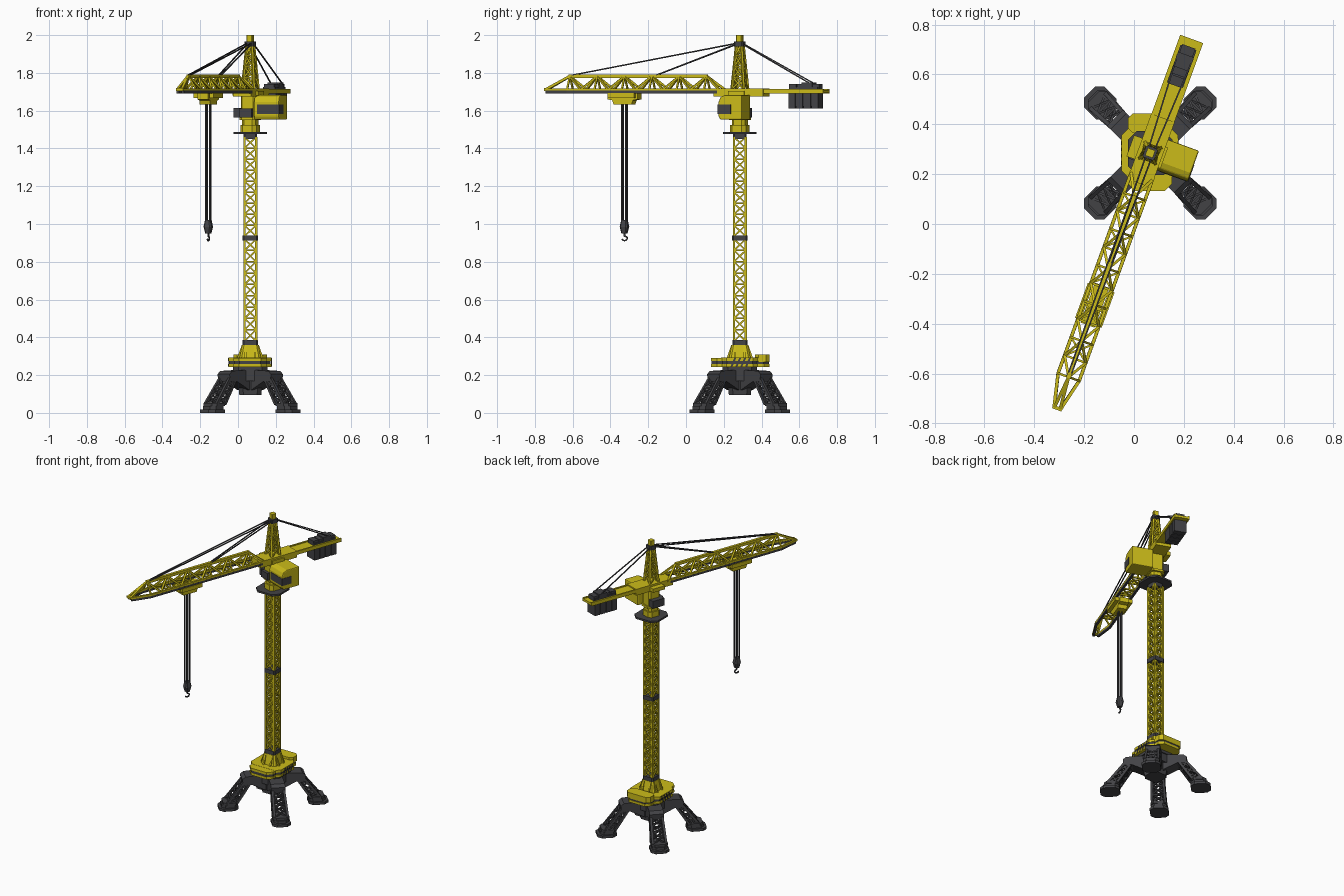
import bpy, bmesh, math
from mathutils import Vector, Matrix

if "Cube" in bpy.data.objects:
    bpy.data.objects.remove(bpy.data.objects["Cube"])

def material(name, col):
    m = bpy.data.materials.new(name)
    m.diffuse_color = col
    m.use_nodes = True
    m.node_tree.nodes["Principled BSDF"].inputs["Base Color"].default_value = m.diffuse_color
    return m

YEL = material("yellow_paint", (0.60, 0.50, 0.01, 1))
DARK = material("dark_steel", (0.055, 0.055, 0.06, 1))
BASE = Matrix.Translation((0.065, 0.285, 0))                 # tower axis
SLEW = BASE @ Matrix.Rotation(math.radians(-20), 4, 'Z')     # rotating upper works, jib along -y

def box(bm, x0, x1, y0, y1, z0, z1):
    m = Matrix.Translation(((x0+x1)/2, (y0+y1)/2, (z0+z1)/2)) @ Matrix.Diagonal((x1-x0, y1-y0, z1-z0, 1))
    bmesh.ops.create_cube(bm, size=1, matrix=m)

def beam(bm, a, b, w):
    a, b = Vector(a), Vector(b)
    d = b - a
    rot = d.to_track_quat('Z', 'Y').to_matrix().to_4x4()
    bmesh.ops.create_cube(bm, size=1, matrix=Matrix.Translation((a+b)/2) @ rot @ Matrix.Diagonal((w, w, d.length, 1)))

def loft(bm, r0, r1):
    n = len(r0)
    a = [bm.verts.new(p) for p in r0]
    b = [bm.verts.new(p) for p in r1]
    bm.faces.new(a[::-1])
    bm.faces.new(b)
    for i in range(n):
        j = (i+1) % n
        bm.faces.new((a[i], a[j], b[j], b[i]))

def prism(bm, poly, z0, z1, top=1.0):
    loft(bm, [(x, y, z0) for x, y in poly], [(x*top, y*top, z1) for x, y in poly])

def side(bm, poly, x0, x1):      # yz profile extruded along x
    loft(bm, [(x0, y, z) for y, z in poly], [(x1, y, z) for y, z in poly])

def octo(x0, x1, y0, y1, c):
    return [(x0+c, y0), (x1-c, y0), (x1, y0+c), (x1, y1-c), (x1-c, y1), (x0+c, y1), (x0, y1-c), (x0, y0+c)]

def sq(h, c=0.01):
    return octo(-h, h, -h, h, c)

def lattice(bm, h0, h1, z0, z1, n, chord, brace):
    """Square tower: four corner chords, cross braces and rings."""
    C = [(-1, -1), (1, -1), (1, 1), (-1, 1)]
    pt = lambda c, t: Vector((c[0]*(h0+(h1-h0)*t), c[1]*(h0+(h1-h0)*t), z0+(z1-z0)*t))
    for k in range(4):
        a, b = C[k], C[(k+1) % 4]
        beam(bm, pt(a, 0), pt(a, 1), chord)
        for i in range(n):
            s, t = i/n, (i+1)/n
            beam(bm, pt(a, s), pt(b, t), brace)
            beam(bm, pt(b, s), pt(a, t), brace)
            beam(bm, pt(a, t), pt(b, t), brace)

def part(name, mat, frame, build, bevel=0):
    bm = bmesh.new()
    build(bm)
    bmesh.ops.recalc_face_normals(bm, faces=bm.faces)
    me = bpy.data.meshes.new(name)
    bm.to_mesh(me)
    bm.free()
    me.materials.append(mat)
    ob = bpy.data.objects.new(name, me)
    ob.matrix_world = frame
    bpy.context.collection.objects.link(ob)
    if bevel:
        m = ob.modifiers.new("bevel", 'BEVEL')
        m.width, m.segments = bevel, 2

# Support legs: shoulder, lattice shin and stepped foot (local -y is outward)
def leg(bm):
    side(bm, [(-.05, .12), (-.14, .165), (-.195, .165), (-.2, .205), (-.18, .222), (-.05, .228)], -.045, .045)
    top = {-1: .195, 1: .15}
    bot = {-1: .295, 1: .235}
    pt = lambda sx, k, t: (sx*(.036+.006*t), -(top[k]+(bot[k]-top[k])*t), .175-.13*t)
    for sx in (-1, 1):
        for k in (-1, 1):
            beam(bm, pt(sx, k, -.1), pt(sx, k, 1), .015)
        for i in range(3):
            s, t = i/3, (i+1)/3
            beam(bm, pt(sx, 1, s), pt(sx, -1, t), .009)
            beam(bm, pt(sx, -1, s), pt(sx, 1, t), .009)
            for k in (-1, 1):
                beam(bm, pt(-sx, k, s), pt(sx, k, t), .009)
                beam(bm, pt(-sx, k, t), pt(sx, k, t), .009)
    prism(bm, octo(-.058, .058, -.345, -.222, .026), 0, .018)
    prism(bm, octo(-.048, .048, -.328, -.225, .022), .018, .036)
    prism(bm, octo(-.052, .052, -.32, -.222, .02), .036, .052)

for k in range(4):
    part(f"support_leg_{k+1}", DARK, BASE @ Matrix.Rotation(math.radians(45+90*k), 4, 'Z'), leg)

# Hub and bearing under the platform
def hub(bm):
    prism(bm, sq(.058, .022), .095, .17, 1.15)
    prism(bm, sq(.085, .03), .17, .225)
    prism(bm, sq(.092, .03), .225, .245)
part("base_hub", DARK, BASE, hub)

# Base platform with rear housing, dark waist band and slanted stripes
OUT = octo(-.116, .112, -.1, .1, .03)
OUT2 = octo(-.09, .088, -.152, .158, .03)
def platform(bm):
    for z0, z1 in ((.243, .26), (.275, .292)):
        prism(bm, OUT, z0, z1)
        prism(bm, OUT2, z0, z1-.001)
    prism(bm, octo(-.09, .088, .08, .158, .02), .27, .308)
    prism(bm, sq(.058, .012), .29, .36, .72)
    for k in range(4):                     # gusset fins round the pedestal
        for s in (-.025, .025):
            q = Matrix.Rotation(math.pi/2*k, 3, 'Z')
            f = [(.04, .29), (.07, .29), (.045, .36), (.035, .36)]
            loft(bm, [q @ Vector((s-.005, y, z)) for y, z in f], [q @ Vector((s+.005, y, z)) for y, z in f])
part("base_platform", YEL, BASE, platform)

def band(bm):
    prism(bm, octo(-.112, .108, -.098, .098, .03), .259, .276)
    prism(bm, octo(-.087, .085, -.15, .155, .03), .259, .276)
    for x in (-.116, .112):
        for i in range(4):
            y = -.05+i*.026
            side(bm, [(y, .245), (y+.011, .245), (y+.031, .29), (y+.02, .29)], x-.002, x+.002)
part("platform_stripes", DARK, BASE, band)

# Mast
def mast(bm):
    lattice(bm, .031, .031, .38, .92, 9, .012, .008)
    lattice(bm, .031, .031, .935, 1.46, 9, .012, .008)
part("mast_lattice", YEL, BASE, mast)

def collars(bm):
    for z0, z1, h in ((.36, .386, .04), (.912, .94, .041), (1.45, 1.478, .036)):
        prism(bm, sq(h, .008), z0, z1)
    prism(bm, sq(.089, .035), 1.476, 1.488)
part("mast_collars", DARK, BASE, collars)

# Slewing head and counter jib deck
def head(bm):
    prism(bm, sq(.045, .018), 1.488, 1.525)
    prism(bm, sq(.037, .014), 1.525, 1.55)
    prism(bm, sq(.05, .018), 1.55, 1.565)
    prism(bm, sq(.042, .012), 1.565, 1.68)
    box(bm, -.05, .05, -.13, .15, 1.675, 1.718)
    box(bm, -.085, .06, -.045, .045, 1.68, 1.705)
    box(bm, -.048, .048, .15, .487, 1.694, 1.71)
    for s in (-1, 1):
        box(bm, s*.044-.005, s*.044+.005, .15, .487, 1.692, 1.716)
part("slewing_head", YEL, SLEW, head)

# Operator cab
CAB = [(-.045, 1.552), (.075, 1.552), (.075, 1.683), (-.02, 1.683), (-.045, 1.672), (-.056, 1.645), (-.056, 1.57)]
part("cab", YEL, SLEW, lambda bm: side(bm, CAB, .04, .181), .006)

def windows(bm):
    box(bm, .06, .183, -.058, .015, 1.583, 1.633)
    box(bm, -.075, -.035, -.05, .04, 1.565, 1.615)   # machine box opposite the cab
    box(bm, -.04, .03, -.062, -.035, 1.565, 1.612)
part("cab_windows_and_gearbox", DARK, SLEW, windows)

# Tower peak
def peak(bm):
    lattice(bm, .033, .014, 1.715, 1.95, 4, .012, .008)
    prism(bm, sq(.016, .003), 1.955, 2.0)
part("tower_peak", YEL, SLEW, peak)
part("peak_cap", DARK, SLEW, lambda bm: prism(bm, sq(.025, .006), 1.94, 1.966))

# Jib: two lower chords, one ridge chord, zigzag sides and tapered nose
W, ZB, ZT = .045, 1.712, 1.783
Y0, Y1, N = -.186, -.957, 5
def jib(bm):
    P = (Y1-Y0)/N
    beam(bm, (0, Y0+.004, ZT), (0, Y1-.004, ZT), .018)
    beam(bm, (-.02, -1.09, ZB), (.02, -1.09, ZB), .014)
    for s in (-1, 1):
        beam(bm, (s*W, -.09, ZB), (s*W, Y1, ZB), .013)
        beam(bm, (s*W, Y1, ZB), (s*.014, -1.09, ZB), .013)
        beam(bm, (0, Y0, ZT), (s*W, -.1, ZB), .012)
        beam(bm, (0, Y1, ZT), (s*.012, -1.09, ZB), .013)
        for i in range(N+1):
            y = Y0+P*i
            beam(bm, (0, y, ZT), (s*W, y, ZB), .009)
            if i < N:
                beam(bm, (0, y, ZT), (s*W, y+P/2, ZB), .011)
                beam(bm, (s*W, y+P/2, ZB), (0, y+P, ZT), .011)
                beam(bm, (-s*W, y, ZB), (s*W, y+P/2, ZB), .008)
                beam(bm, (-W, y+P/2*(s+1)/2, ZB), (W, y+P/2*(s+1)/2, ZB), .009)
part("jib_truss", YEL, SLEW, jib)

def rails(bm):
    for s in (-1, 1):
        beam(bm, (s*W, -.11, 1.699), (s*W, Y1, 1.699), .014)
        beam(bm, (s*W, Y1, 1.699), (s*.014, -1.085, 1.699), .014)
part("jib_lower_rails", DARK, SLEW, rails)

# Counterweights
def weights(bm):
    for i in range(4):
        y = .288+i*.043
        box(bm, -.04, .04, y, y+.038, 1.612, 1.697)
        box(bm, -.028, .028, y, y+.038, 1.70, 1.74)
    box(bm, -.034, .034, .29, .45, 1.625, 1.725)
    box(bm, -.034, .034, .36, .42, 1.725, 1.748)
part("counterweights", DARK, SLEW, weights)

# Stay cables
def stays(bm):
    for s in (-1, 1):
        beam(bm, (s*.012, -.01, 1.958), (s*.006, -.945, 1.788), .006)
        beam(bm, (s*.012, -.01, 1.955), (s*.006, -.47, 1.788), .006)
        beam(bm, (s*.012, .01, 1.957), (s*.032, .41, 1.742), .006)
part("stay_cables", DARK, SLEW, stays)

# Trolley, hoist cables, hook block and hook
TROLLEY = SLEW @ Matrix.Translation((0, -.65, 0))
def trolley(bm):
    side(bm, [(-.05, 1.632), (.05, 1.632), (.058, 1.655), (.085, 1.66), (.085, 1.692), (-.085, 1.692), (-.085, 1.66), (-.058, 1.655)], -.03, .03)
    for s in (-1, 1):
        box(bm, s*.045-.012, s*.045+.012, -.075, .075, 1.668, 1.694)
part("trolley", YEL, TROLLEY, trolley)

def hoist(bm):
    for sx in (-.011, .011):
        for sy in (-.011, .011):
            beam(bm, (sx, sy, 1.64), (sx, sy, 1.01), .006)
    prism(bm, sq(.022, .008), .985, 1.02, .7)
    prism(bm, sq(.014, .005), .95, .985, 1.55)
    beam(bm, (0, 0, .955), (0, 0, .935), .008)
    arc = [(0, .02*math.sin(a)*.8, .924+.012*math.cos(a)) for a in [i*math.pi/5 for i in range(8)]]
    for a, b in zip(arc, arc[1:]):
        beam(bm, a, b, .007)
part("hoist_and_hook", DARK, TROLLEY, hoist)
